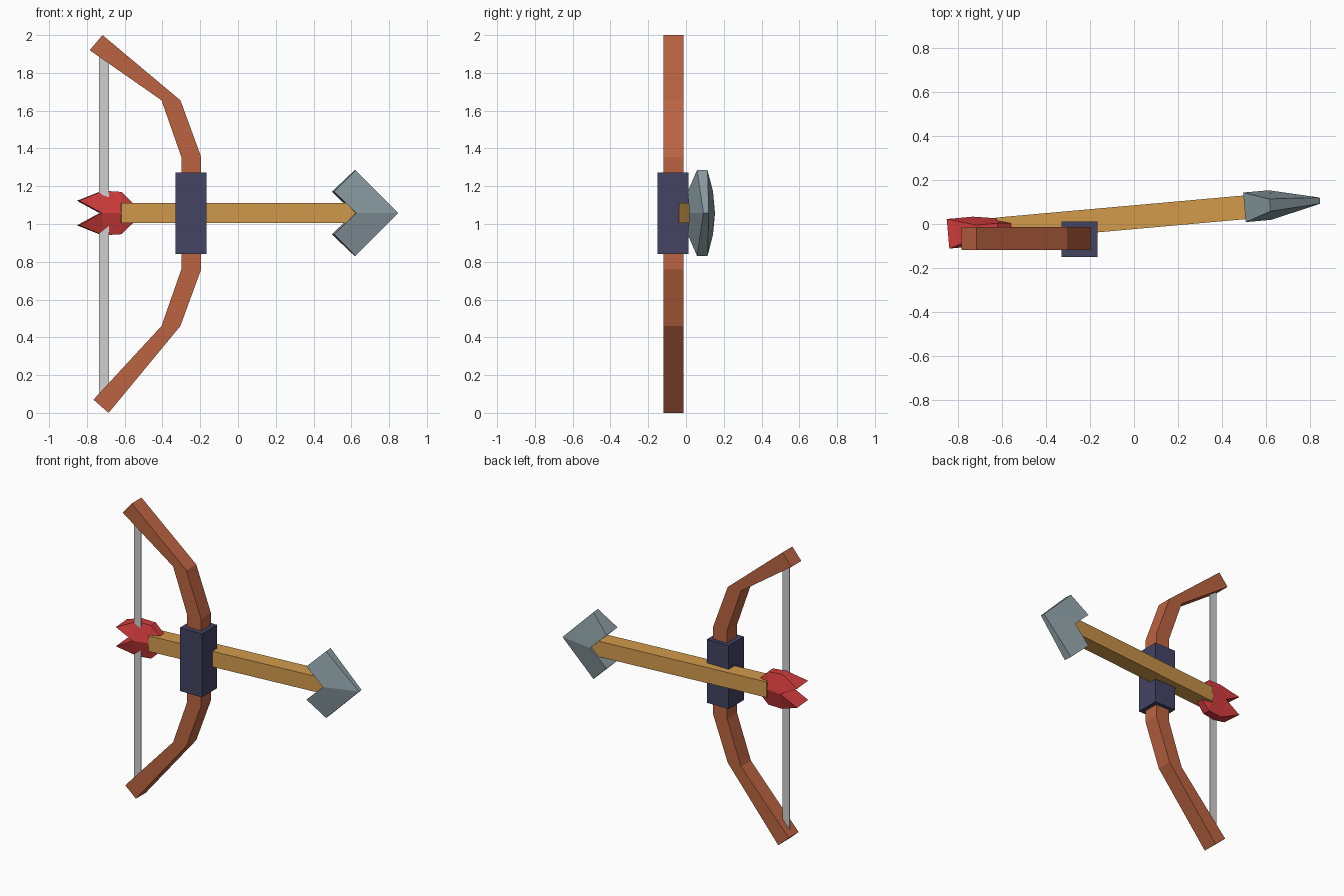
import bpy, bmesh, math
from mathutils import Matrix, Vector

if "Cube" in bpy.data.objects:
    bpy.data.objects.remove(bpy.data.objects["Cube"])

MID_Z = 1.058                      # height of the arrow axis
ARROW = Matrix.Translation((0, 0.031, MID_Z)) @ Matrix.Rotation(math.radians(5.1), 4, 'Z')


def material(name, rgb):
    """Flat material from 0-255 display colour."""
    def lin(c):
        c /= 255
        return c / 12.92 if c <= 0.04045 else ((c + 0.055) / 1.055) ** 2.4
    m = bpy.data.materials.new(name)
    m.diffuse_color = (*[lin(c) for c in rgb], 1)
    m.use_nodes = True
    m.node_tree.nodes["Principled BSDF"].inputs["Base Color"].default_value = m.diffuse_color
    return m


wood = material("bow wood", (188, 100, 65))
navy = material("grip navy", (67, 67, 101))
gold = material("shaft gold", (210, 155, 75))
steel = material("head steel", (140, 158, 164))
red = material("feather red", (210, 60, 60))
cord = material("cord grey", (208, 208, 208))


def slab(name, pts, faces, outline, mat, matrix=None):
    """Solid symmetric about y=0: pts are (x, z, half thickness)."""
    bm = bmesh.new()
    front = [bm.verts.new((x, -h, z)) for x, z, h in pts]
    back = [bm.verts.new((x, h, z)) for x, z, h in pts]
    for f in faces:
        bm.faces.new([front[i] for i in f])
        bm.faces.new([back[i] for i in reversed(f)])
    for i, j in zip(outline, outline[1:] + outline[:1]):
        bm.faces.new((front[j], front[i], back[i], back[j]))
    bmesh.ops.recalc_face_normals(bm, faces=bm.faces)
    me = bpy.data.meshes.new(name)
    bm.to_mesh(me)
    bm.free()
    me.materials.append(mat)
    ob = bpy.data.objects.new(name, me)
    if matrix is not None:
        ob.matrix_world = matrix
    bpy.context.collection.objects.link(ob)
    return ob


def box(name, lo, hi, mat, matrix=None):
    """Axis-aligned block between two corners."""
    y = (lo[1] + hi[1]) / 2
    h = (hi[1] - lo[1]) / 2
    pts = [(lo[0], lo[2], h), (hi[0], lo[2], h), (hi[0], hi[2], h), (lo[0], hi[2], h)]
    base = matrix if matrix is not None else Matrix.Identity(4)
    return slab(name, pts, [(0, 1, 2, 3)], [0, 1, 2, 3], mat,
                base @ Matrix.Translation((0, y, 0)))


# Bow limbs: strip between inner and outer edge
inner = [(-.765, .07), (-.405, .46), (-.30, .76), (-.30, 1.355), (-.405, 1.655), (-.785, 1.92)]
outer = [(-.685, 0), (-.305, .46), (-.195, .76), (-.195, 1.355), (-.305, 1.655), (-.717, 2.0)]
n = len(inner)
slab("bow_limbs", [(x, z, .053) for x, z in inner + outer],
     [(i, n + i, n + i + 1, i + 1) for i in range(n - 1)],
     list(range(n, 2 * n)) + list(range(n - 1, -1, -1)), wood,
     Matrix.Translation((0, -.066, 0)))

# Grip block and flat bowstring
box("grip", (-.33, -.151, .84), (-.167, .012, 1.272), navy)
box("bowstring", (-.736, -.069, .09), (-.682, -.063, 1.90), cord)

# Arrow shaft
box("arrow_shaft", (-.625, -.054, -.053), (.63, .054, .053), gold, ARROW)

# Arrowhead: thick inner chevron, thin outer edge
slab("arrowhead",
     [(.505, .113, .0675), (.622, 0, .0675), (.505, -.113, .0675),
      (.622, .227, .028), (.85, 0, .014), (.622, -.227, .028)],
     [(1, 4, 3, 0), (2, 5, 4, 1)], [0, 1, 2, 5, 4, 3], steel, ARROW)

# Feathers: notched at the back, thin outer edges
half = [(-.85, .065, .0675), (-.72, .118, .028), (-.622, .112, .028), (-.557, .05, .022)]
pts = half + [(x, -z, h) for x, z, h in half] + [(-.73, 0, .0675), (-.62, 0, .05)]
slab("feathers", pts,
     [(8, 1, 0), (8, 9, 2, 1), (9, 3, 2),
      (4, 5, 8), (5, 6, 9, 8), (6, 7, 9), (7, 3, 9)],
     [0, 1, 2, 3, 7, 6, 5, 4, 8], red, ARROW)
